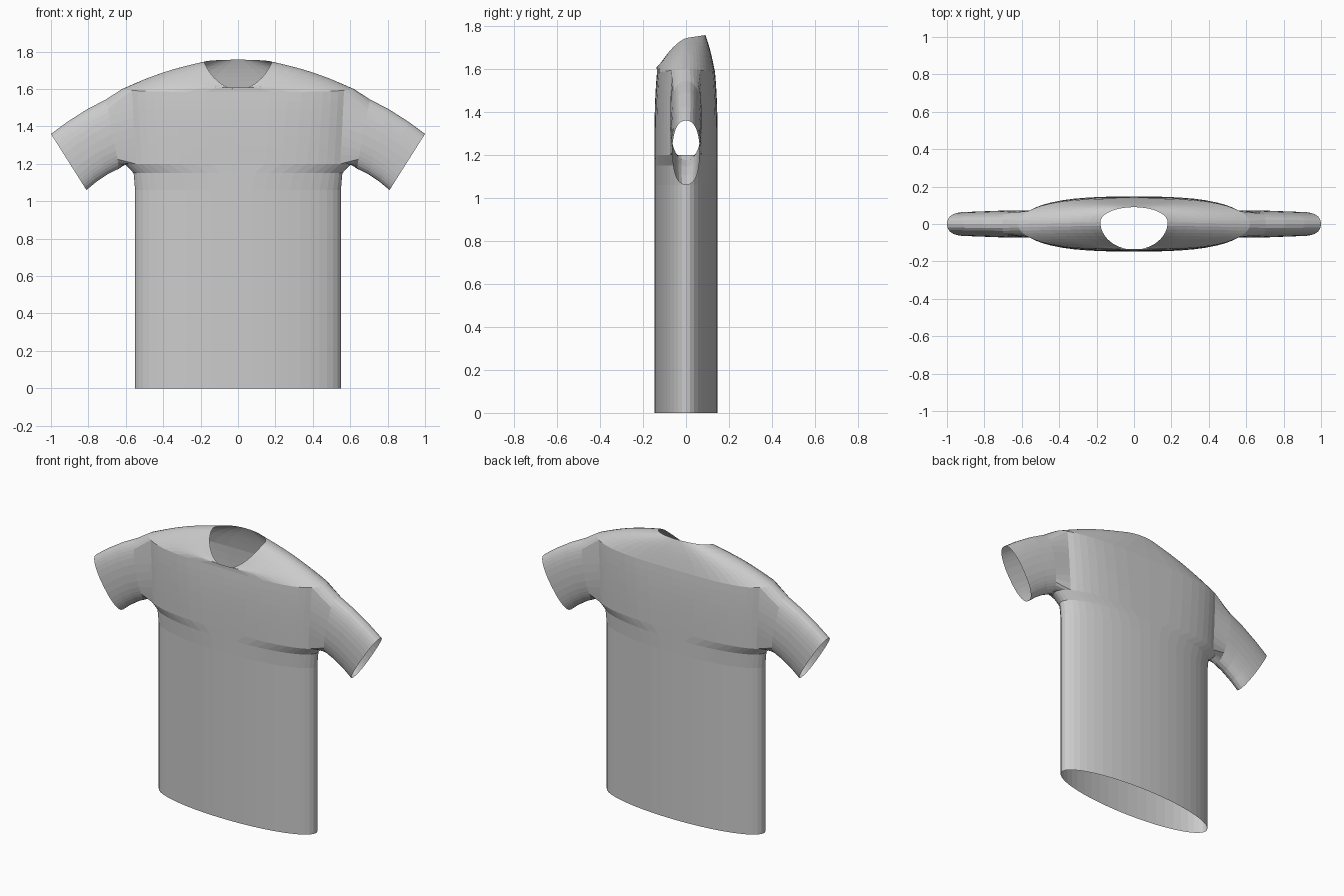
import bpy, math
from mathutils import Vector

cube = bpy.data.objects.get("Cube")
if cube:
    bpy.data.objects.remove(cube, do_unlink=True)

COLS, ARM = 48, 4            # columns round the body, half-width of armhole in columns

cloth = bpy.data.materials.new("grey cloth")
cloth.use_nodes = True
colour = (0.6, 0.6, 0.6, 1)
cloth.diffuse_color = colour
cloth.node_tree.nodes["Principled BSDF"].inputs["Base Color"].default_value = colour


def spow(v, p):
    return math.copysign(abs(v) ** p, v)


def ring_point(i, z, w, d, p, lift=0):
    a = 2 * math.pi * i / COLS
    c = math.cos(a) if i % (COLS // 2) != COLS // 4 else 0
    return Vector((w * spow(c, p), d * math.sin(a), z + lift * c ** 4))


def neck_point(i):
    a = 2 * math.pi * i / COLS
    s = math.sin(a)
    if s >= 0:
        return Vector((0.18 * math.cos(a), 0.01 + 0.08 * s, 1.745 + 0.012 * s))
    return Vector((0.18 * math.cos(a), 0.01 + 0.147 * s, 1.745 - 0.147 * abs(s) ** 1.6))


def make_object(name, verts, faces):
    mesh = bpy.data.meshes.new(name)
    mesh.from_pydata(verts, [], faces)
    mesh.materials.append(cloth)
    obj = bpy.data.objects.new(name, mesh)
    bpy.context.collection.objects.link(obj)
    return obj


# Body rings: height, half width, half depth, roundness, shoulder lift
profile = [(0, 0.55, 0.147, 1, 0), (1.06, 0.55, 0.147, 1, 0), (1.15, 0.558, 0.147, 0.9, 0)]
first_arm = len(profile)
ARM_ROWS = 8
for k in range(ARM_ROWS + 1):
    t = k / ARM_ROWS
    profile.append((1.2 + 0.385 * t, 0.605 + 0.015 * t, 0.147 - 0.012 * t ** 3,
                    0.7 - 0.08 * t, 0.015 * t))
last_arm = len(profile) - 1
rows = [[ring_point(i, *ring) for i in range(COLS)] for ring in profile]

# Shoulder yoke runs from the top body ring to the neckline
YOKE = 8
for k in range(1, YOKE + 1):
    t = k / YOKE
    row = []
    for i in range(COLS):
        pt = rows[last_arm][i].lerp(neck_point(i), t)
        pt.z += 0.016 * math.sin(math.pi * t)
        row.append(pt)
    rows.append(row)


def in_armhole(k, i):
    side = (i + ARM) % (COLS // 2)
    return first_arm <= k < last_arm and side < 2 * ARM


faces = []
for k in range(len(rows) - 1):
    for i in range(COLS):
        if not in_armhole(k, i):
            j = (i + 1) % COLS
            faces.append((k * COLS + i, k * COLS + j, (k + 1) * COLS + j, (k + 1) * COLS + i))
make_object("shirt_body", [v for row in rows for v in row], faces)

# Armhole edge as (row, column) pairs, going once round
edge = [(first_arm, i) for i in range(-ARM, ARM)]
edge += [(k, ARM) for k in range(first_arm, last_arm)]
edge += [(last_arm, i) for i in range(ARM, -ARM, -1)]
edge += [(k, -ARM) for k in range(last_arm, first_arm, -1)]


def sleeve_ring(centre, half, depth):
    points = []
    for k, i in edge:
        u = i / ARM
        v = 2 * (k - first_arm) / ARM_ROWS - 1
        th = math.atan2(u, v)
        along = spow(math.cos(th), 0.9)
        points.append(Vector((centre[0] + half[0] * along,
                              depth * spow(math.sin(th), 0.85),
                              centre[1] + half[1] * along)))
    return points


# Sleeves: armhole edge, upper arm ring, then straight to the cuff
def make_sleeve(name, side):
    root = [rows[k][i % COLS] for k, i in edge]
    upper = sleeve_ring((0.67, 1.36), (0.035, 0.185), 0.073)
    cuff = sleeve_ring((0.905, 1.21), (0.095, 0.15), 0.064)
    rings = [root, upper]
    for t in (0.35, 0.7, 1):
        ring = [a.lerp(b, t) for a, b in zip(upper, cuff)]
        for p in ring:
            p.z += 0.012 * math.sin(math.pi * t)
        rings.append(ring)
    n = len(edge)
    verts = [(side * p.x, p.y, p.z) for ring in rings for p in ring]
    quads = []
    for r in range(len(rings) - 1):
        for i in range(n):
            j = (i + 1) % n
            quad = (r * n + i, r * n + j, (r + 1) * n + j, (r + 1) * n + i)
            quads.append(quad if side > 0 else quad[::-1])
    make_object(name, verts, quads)


make_sleeve("left_sleeve", 1)
make_sleeve("right_sleeve", -1)
